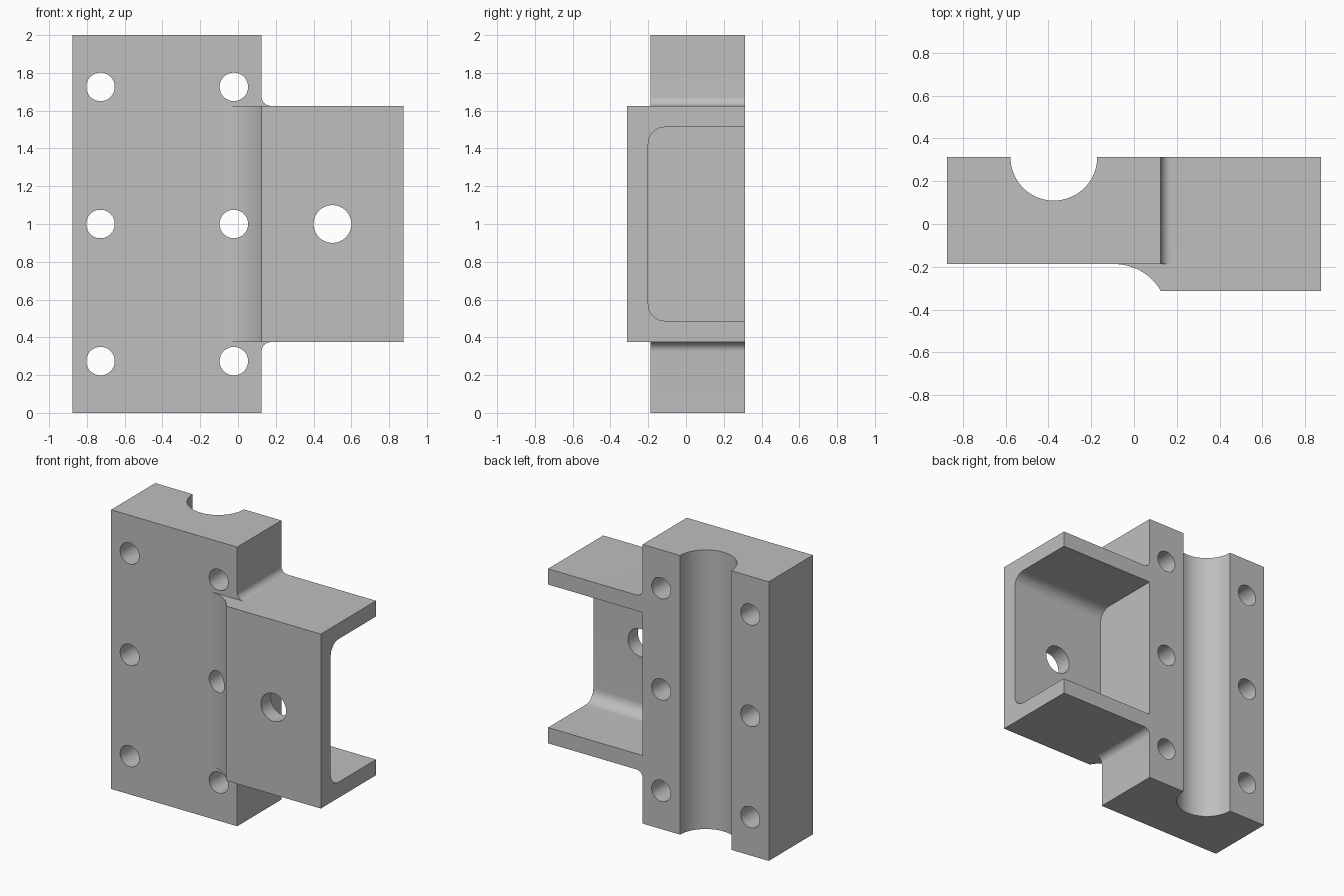
import bpy, bmesh
from math import cos, sin, pi, radians, sqrt
from mathutils import Vector

if "Cube" in bpy.data.objects:
    bpy.data.objects.remove(bpy.data.objects["Cube"])

grey = bpy.data.materials.new("plain grey")
grey.use_nodes = True
colour = (0.52, 0.52, 0.52, 1)
grey.diffuse_color = colour
grey.node_tree.nodes["Principled BSDF"].inputs["Base Color"].default_value = colour

# Main dimensions
LEFT, STEP, RIGHT = -0.875, 0.125, 0.875
FRONT, FACE, BACK = -0.3125, -0.1875, 0.3125
LOW, HIGH, TOP = 0.375, 1.625, 2.0


def arc(cx, cy, r, start, end, n=12):
    """Points along an arc, angles in degrees."""
    angles = [radians(start + (end - start) * i / n) for i in range(n + 1)]
    return [(cx + r * cos(a), cy + r * sin(a)) for a in angles]


def prism(name, profile, axis, start, end):
    """Extrude a 2D profile along an axis; the profile uses the other two axes in order."""
    def place(p, d):
        co = list(p)
        co.insert("xyz".index(axis), d)
        return Vector(co)
    bm = bmesh.new()
    face = bm.faces.new([bm.verts.new(place(p, start)) for p in profile])
    moved = bmesh.ops.extrude_face_region(bm, geom=[face])["geom"]
    shift = place((0, 0), end - start)
    bmesh.ops.translate(bm, verts=[v for v in moved if isinstance(v, bmesh.types.BMVert)], vec=shift)
    bmesh.ops.recalc_face_normals(bm, faces=bm.faces)
    mesh = bpy.data.meshes.new(name)
    bm.to_mesh(mesh)
    bm.free()
    mesh.materials.append(grey)
    obj = bpy.data.objects.new(name, mesh)
    bpy.context.collection.objects.link(obj)
    return obj


def combine(body, tool, operation):
    """Apply a boolean and drop the tool."""
    mod = body.modifiers.new(operation.lower(), "BOOLEAN")
    mod.operation, mod.solver, mod.object = operation, "EXACT", tool
    bpy.context.view_layer.objects.active = body
    bpy.ops.object.modifier_apply(modifier=mod.name)
    bpy.data.objects.remove(tool)


def circle(cx, cy, r, n=48):
    return arc(cx, cy, r, 0, 360, n)[:-1]


# Plate and arm outline, with small fillets where they meet
r = 0.05
outline = [(LEFT, 0), (STEP, 0)]
outline += arc(STEP + r, LOW - r, r, 180, 90)
outline += [(RIGHT, LOW), (RIGHT, HIGH)]
outline += arc(STEP + r, HIGH + r, r, 270, 180)
outline += [(STEP, TOP), (LEFT, TOP)]
body = prism("clamp_bracket", outline, "y", FACE, BACK)

# Raised front pad, blended into the plate by a concave curve
R = 0.25
depth = FACE - FRONT
start_x = STEP - sqrt(R * R - (R - depth) ** 2)
pad = arc(start_x, FACE - R, R, 90, 30, 20)
pad += [(RIGHT, FRONT), (RIGHT, -0.1), (start_x, -0.1)]
combine(body, prism("front_pad", pad, "z", LOW, HIGH), "UNION")

# Half-round groove down the back
groove = circle(-0.375, BACK, 0.203, 72)
combine(body, prism("groove_cutter", groove, "z", -0.1, TOP + 0.1), "DIFFERENCE")

# Pocket in the arm, open to the back and the side
c, wall = 0.0875, 0.1125
y0, z0, z1 = FRONT + wall, LOW + wall, HIGH - wall
pocket = [(BACK + 0.1, z0)] + arc(y0 + c, z0 + c, c, 270, 180)
pocket += arc(y0 + c, z1 - c, c, 180, 90) + [(BACK + 0.1, z1)]
combine(body, prism("pocket_cutter", pocket, "x", STEP, RIGHT + 0.1), "DIFFERENCE")

# Six bolt holes and one larger arm hole
holes = [(-0.375 + sx * 0.353, 1 + sz * 0.726, 0.0755) for sx in (-1, 1) for sz in (-1, 0, 1)]
holes.append((0.5, 1, 0.1))
for x, z, radius in holes:
    combine(body, prism("hole_cutter", circle(x, z, radius), "y", -0.5, 0.5), "DIFFERENCE")

# Smooth curved faces, keep hard edges
bpy.ops.object.select_all(action="DESELECT")
body.select_set(True)
bpy.context.view_layer.objects.active = body
bpy.ops.object.shade_smooth_by_angle(angle=radians(25))
